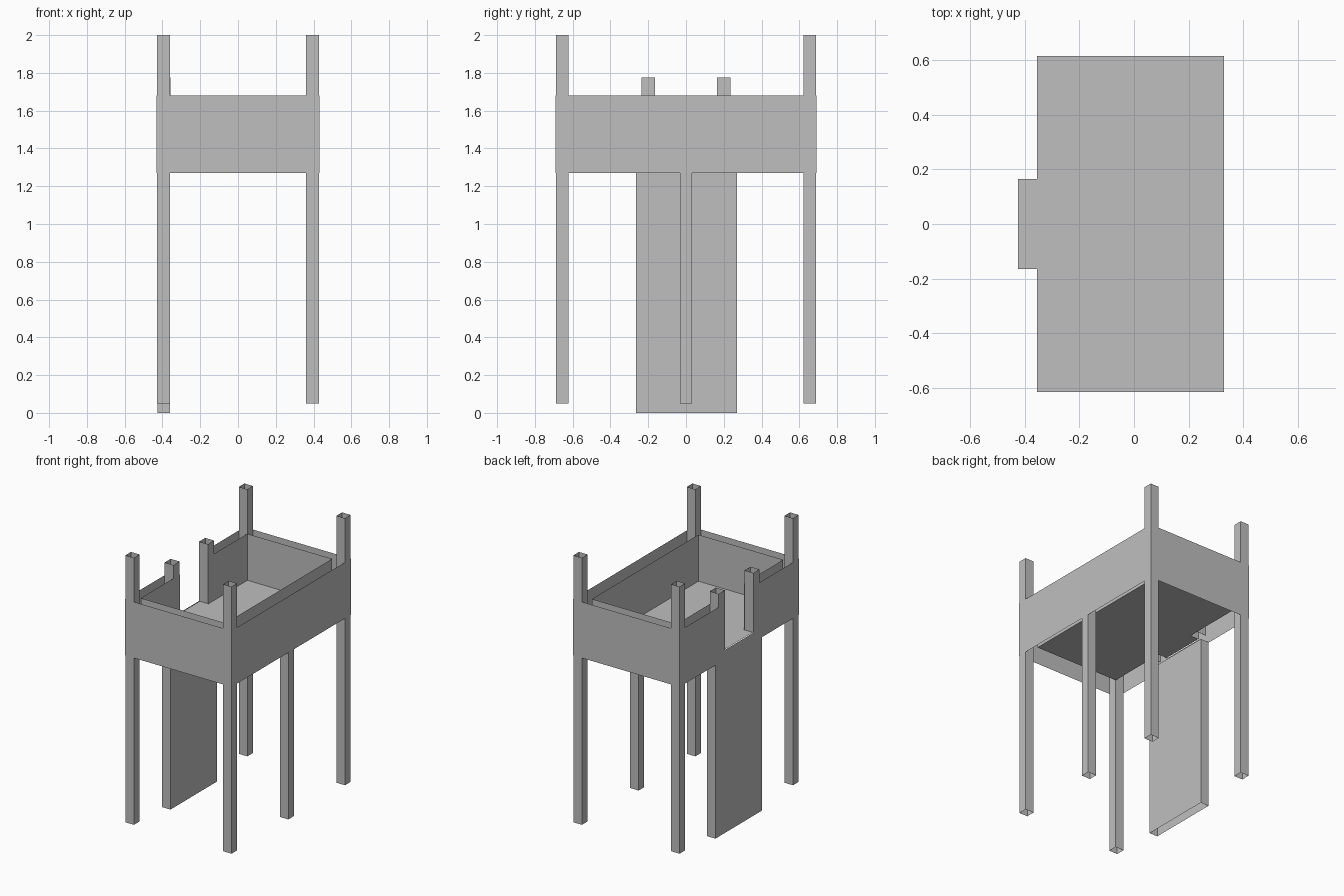
import bpy
import bmesh

if "Cube" in bpy.data.objects:
    bpy.data.objects.remove(bpy.data.objects["Cube"], do_unlink=True)

# Single plain grey finish
grey = bpy.data.materials.new("plain_grey")
grey.use_nodes = True
grey.diffuse_color = (0.52, 0.52, 0.52, 1)
grey.node_tree.nodes["Principled BSDF"].inputs["Base Color"].default_value = grey.diffuse_color


def finish(name, bm):
    mesh = bpy.data.meshes.new(name)
    bm.to_mesh(mesh)
    bm.free()
    mesh.materials.append(grey)
    obj = bpy.data.objects.new(name, mesh)
    bpy.context.collection.objects.link(obj)
    return obj


def strip(bm, path, z0, z1, closed=False):
    """Upright sheet along a plan path, facing right of the path direction."""
    low = [bm.verts.new((x, y, z0)) for x, y in path]
    high = [bm.verts.new((x, y, z1)) for x, y in path]
    count = len(path)
    for i in range(count if closed else count - 1):
        j = (i + 1) % count
        bm.faces.new((low[i], low[j], high[j], high[i]))


def tube(name, x0, x1, y0, y1, z0, z1):
    """Rectangular tube, open at both ends."""
    bm = bmesh.new()
    strip(bm, [(x0, y0), (x1, y0), (x1, y1), (x0, y1)], z0, z1, True)
    return finish(name, bm)


OUT_X, OUT_Y = 0.431, 0.69
IN_LEFT, IN_RIGHT, IN_Y = 0.33, -0.355, 0.615
GAP = 0.165
BOTTOM, FLOOR, TOP = 1.27, 1.34, 1.68

# Corner posts
for side, sx in (("left", 1), ("right", -1)):
    for end, sy in (("front", -1), ("back", 1)):
        xs = sorted((sx * 0.36, sx * 0.429))
        ys = sorted((sy * 0.622, sy * 0.687))
        tube(f"{end}_{side}_post", *xs, *ys, 0.05, 2.0)

# Middle support leg under the long closed side
tube("middle_leg", 0.36, 0.429, -0.032, 0.032, 0.05, FLOOR - 0.01)

# Short posts either side of the doorway
for end, sy in (("front", -1), ("back", 1)):
    ys = sorted((sy * GAP, sy * 0.235))
    tube(f"{end}_doorway_post", -0.429, -0.357, *ys, FLOOR, 1.775)

# Upright panel below the doorway
tube("access_panel", -0.427, -0.36, -0.265, 0.27, 0.0, BOTTOM)

# Outer walls: a full skirt, then walls broken by the doorway
corners = [(-OUT_X, -OUT_Y), (OUT_X, -OUT_Y), (OUT_X, OUT_Y), (-OUT_X, OUT_Y)]
bm = bmesh.new()
strip(bm, corners, BOTTOM, FLOOR, True)
strip(bm, [(-OUT_X, -GAP)] + corners + [(-OUT_X, GAP)], FLOOR, TOP)
bmesh.ops.remove_doubles(bm, verts=bm.verts, dist=0.0001)
finish("outer_walls", bm)

# Inner walls, facing into the box
inner = [(IN_RIGHT, IN_Y), (IN_LEFT, IN_Y), (IN_LEFT, -IN_Y), (IN_RIGHT, -IN_Y)]
bm = bmesh.new()
strip(bm, [(IN_RIGHT, GAP)] + inner + [(IN_RIGHT, -GAP)], FLOOR, TOP)
finish("inner_walls", bm)

# Floor with a tongue reaching out through the doorway
tongue = [(IN_RIGHT, GAP), (-0.425, GAP), (-0.425, -GAP), (IN_RIGHT, -GAP)]
bm = bmesh.new()
bm.faces.new([bm.verts.new((x, y, FLOOR)) for x, y in inner[::-1] + tongue])
bmesh.ops.recalc_face_normals(bm, faces=bm.faces)
bm.normal_update()
for face in bm.faces:
    if face.normal.z < 0:
        face.normal_flip()
finish("floor", bm)
